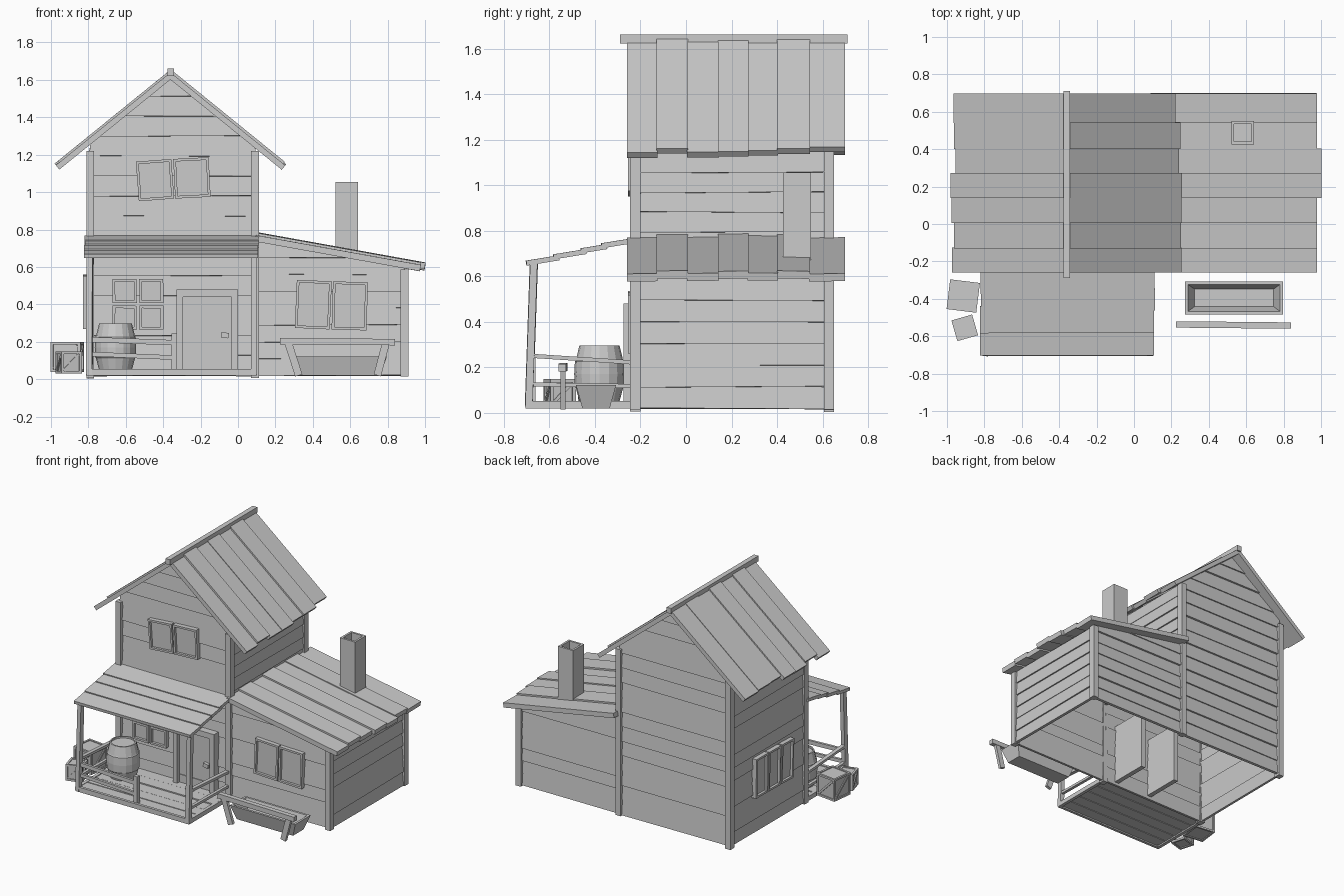
import bpy, bmesh, math, random
from mathutils import Matrix, Vector, Euler

if "Cube" in bpy.data.objects:
    bpy.data.objects.remove(bpy.data.objects["Cube"])

random.seed(4)
R = random.uniform
I4 = Matrix.Identity(4)


def box(bm, c, s, rot=(0, 0, 0), m=I4):
    mat = m @ Matrix.Translation(c) @ Euler(rot).to_matrix().to_4x4() @ Matrix.Diagonal((*s, 1))
    bmesh.ops.create_cube(bm, size=1, matrix=mat)


def span(bm, x0, x1, y0, y1, z0, z1, rot=(0, 0, 0), m=I4):
    box(bm, ((x0 + x1) / 2, (y0 + y1) / 2, (z0 + z1) / 2), (x1 - x0, y1 - y0, z1 - z0), rot, m)


def beam(bm, a, b, w, d):
    a, b = Vector(a), Vector(b)
    m = Matrix.Translation((a + b) / 2) @ (b - a).to_track_quat('Z', 'Y').to_matrix().to_4x4()
    box(bm, (0, 0, 0), (w, d, (b - a).length), m=m)


def finish(name, bm):
    bmesh.ops.recalc_face_normals(bm, faces=bm.faces)
    me = bpy.data.meshes.new(name)
    bm.to_mesh(me)
    bm.free()
    ob = bpy.data.objects.new(name, me)
    bpy.context.collection.objects.link(ob)
    return ob


def facing(x, y, angle):
    return Matrix.Translation((x, y, 0)) @ Matrix.Rotation(math.radians(angle), 4, 'Z')


def wall(name, m, length, z0, z1, step, clips=()):
    """Clapboards in local x/z, outer side at local -y; clips are (point, normal) cuts."""
    bm = bmesh.new()
    n = round((z1 - z0) / step)
    h = (z1 - z0) / n
    for i in range(n):
        box(bm, (length / 2, 0.012 + R(-.003, .003), z0 + (i + .5) * h), (length, .02, h * 1.03),
            (-0.09, R(-.008, .008), 0), m)
    for co, no in clips:
        geom = bm.verts[:] + bm.edges[:] + bm.faces[:]
        bmesh.ops.bisect_plane(bm, geom=geom, plane_co=co, plane_no=no, clear_outer=True)
        bmesh.ops.holes_fill(bm, edges=bm.edges[:], sides=0)
    finish(name, bm)


RX, RZ, SL = -.36, 1.645, .81          # ridge x, ridge height, gable slope
LS = -.18                              # lean-to slope
gable = [((RX, 0, RZ - .04), (s * SL, 0, 1)) for s in (-1, 1)]
lean = [((.1, 0, .735), (-LS, 0, 1))]

# plank walls
wall("tower_front_wall", facing(-.79, -.225, 0), .88, .02, 1.62, .107, gable)
wall("tower_back_wall", facing(.09, .635, 180), .88, .02, 1.62, .107, gable)
wall("tower_left_wall", facing(-.80, .62, -90), .84, .02, 1.23, .09)
wall("tower_right_wall", facing(.10, -.22, 90), .84, .62, 1.23, .09)
wall("lean_to_front_wall", facing(.09, -.225, 0), .8, .02, .74, .09, lean)
wall("lean_to_back_wall", facing(.89, .635, 180), .8, .02, .74, .09, lean)
wall("lean_to_right_wall", facing(.90, -.22, 90), .84, .02, .59, .09)

# corner posts
for tag, x, top in (("left", -.79, 1.22), ("middle", .09, 1.22), ("right", .89, .585)):
    for side, y in (("front", -.223), ("back", .628)):
        bm = bmesh.new()
        span(bm, x - .021, x + .021, y - .023, y + .023, R(.003, .015), top)
        finish(f"{side}_{tag}_post", bm)

# gable roof boards and ridge
edges = [-.26, -.13, .005, .14, .27, .40, .54, .695]
ang = math.atan(SL)
for tag, s in (("left", -1), ("right", 1)):
    bm = bmesh.new()
    for i, (y0, y1) in enumerate(zip(edges, edges[1:])):
        L = (.585 + (.022 if i in (0, 2, 3) else R(-.01, .012))) / math.cos(ang)
        off = (.008 if i % 2 else 0) + R(-.003, .003)
        m = Matrix.Translation((RX, 0, RZ - .018)) @ Matrix.Rotation(s * ang, 4, 'Y')
        span(bm, min(0, s * L), max(0, s * L), y0, y1 + .004, -.018 + off, .012 + off, m=m)
    finish("main_roof_" + tag, bm)
bm = bmesh.new()
span(bm, RX - .018, RX + .018, -.29, .71, 1.622, 1.662)
finish("ridge_beam", bm)

# lean-to roof boards
bm = bmesh.new()
for i, (y0, y1) in enumerate(zip(edges, edges[1:])):
    L = (.90 if i in (3, 4) else .875) / math.cos(math.atan(LS))
    off = (0, .013, .002, .016, .008, .012, 0)[i]
    m = Matrix.Translation((.1, 0, .752 + off)) @ Matrix.Rotation(-math.atan(LS), 4, 'Y')
    tilt = R(-.02, .02)
    span(bm, -.01, L, y0, y1 + .004, -.017, .017, (tilt, 0, 0), m)
finish("lean_to_roof", bm)

# chimney, open at the top
bm = bmesh.new()
for x0, x1, y0, y1 in ((.52, .535, .425, .55), (.627, .642, .425, .55),
                       (.535, .627, .425, .44), (.535, .627, .535, .55)):
    span(bm, x0, x1, y0, y1, .63, 1.055)
span(bm, .53, .63, .43, .54, .63, .95)
finish("chimney", bm)

# porch roof: overlapping boards running along x
bm = bmesh.new()
pe = [-.69, -.57, -.45, -.36, -.235]
for i, (y0, y1) in enumerate(zip(pe, pe[1:])):
    z = .667 + .23 * ((y0 + y1) / 2 + .64)
    box(bm, (-.355 + R(-.004, .004), (y0 + y1) / 2, z), (.93, y1 - y0 + .025, .022), (.16, 0, R(-.003, .003)))
finish("porch_roof", bm)

# porch deck
bm = bmesh.new()
for i in range(5):
    y = -.69 + i * .094
    span(bm, -.80 + R(-.01, .01), .09 + R(-.01, .01), y, y + .088, .03, .05 + R(-.003, .003))
finish("porch_deck", bm)
bm = bmesh.new()
span(bm, -.81, .10, -.705, -.685, .02, .055)
for x in (-.80, .09):
    span(bm, x - .012, x + .012, -.69, -.24, .02, .052)
finish("deck_edge", bm)

# porch posts and railings
for tag, x in (("left", -.795), ("right", .085)):
    bm = bmesh.new()
    beam(bm, (x, -.69, .025), (x + R(-.006, .006), -.668, .665), .032, .032)
    finish(f"porch_{tag}_post", bm)
    bm = bmesh.new()
    beam(bm, (x, -.67, .25), (x, -.24, .222), .028, .018)
    beam(bm, (x, -.67, .125), (x, -.24, .118), .022, .018)
    finish(f"porch_{tag}_railing", bm)
bm = bmesh.new()
span(bm, -.355, -.325, -.69, -.66, .03, .245)
beam(bm, (-.80, -.68, .212), (-.34, -.68, .195), .018, .028)
beam(bm, (-.80, -.68, .135), (-.34, -.68, .115), .018, .024)
finish("porch_front_railing", bm)

# door with deep jambs and handle
bm = bmesh.new()
span(bm, -.33, -.295, -.275, .08, .04, .48)
span(bm, -.035, -.0, -.275, .08, .04, .48)
span(bm, -.295, -.035, -.275, -.20, .44, .48)
finish("door_frame", bm)
bm = bmesh.new()
span(bm, -.295, -.035, -.25, -.225, .05, .44)
span(bm, -.29, -.04, -.256, -.25, .39, .43)
span(bm, -.29, -.04, -.256, -.25, .07, .11)
finish("door", bm)
bm = bmesh.new()
box(bm, (-.07, -.262, .235), (.04, .024, .028), (0, .15, 0))
finish("door_handle", bm)


def window(name, m, z, w, h, tilt, cols, rows=1, gap=.008):
    """Grid of framed panes, outward on local -y."""
    m = m @ Matrix.Translation((0, 0, z)) @ Matrix.Rotation(tilt, 4, 'Y')
    bm = bmesh.new()
    pw, ph, t = w / cols, h / rows, .014
    for i in range(cols):
        for j in range(rows):
            mm = m @ Matrix.Translation(((i + .5) * pw - w / 2, 0, (j + .5) * ph - h / 2)) \
                @ Matrix.Rotation(R(-.015, .015), 4, 'Y')
            a, b = (pw - gap) / 2, (ph - gap) / 2
            span(bm, -a + t, a - t, -.012, .01, -b + t, b - t, m=mm)
            for s in (-1, 1):
                box(bm, (s * (a - t / 2), -.01, 0), (t, .04, 2 * b), m=mm)
                box(bm, (0, -.01, s * (b - t / 2)), (2 * a - 2 * t, .04, t), m=mm)
    finish(name, bm)


window("upper_window", facing(-.345, -.225, 0), 1.07, .395, .22, -.06, 2)
window("porch_window", facing(-.535, -.225, 0), .40, .285, .285, 0, 2, 2, .014)
window("lean_to_window", facing(.50, -.225, 0), .395, .39, .265, .035, 2)
window("side_window", facing(-.80, .165, -90), .415, .44, .29, .02, 3)

# barrel: 16-sided lathe with flush rim and hoops
bm = bmesh.new()
prof = [(.0, .05), (.088, .05), (.104, .11), (.108, .115), (.111, .17), (.108, .225),
        (.104, .23), (.088, .297), (.078, .297), (.078, .285), (.0, .285)]
vs = [bm.verts.new((r, 0, z)) for r, z in prof]
es = [bm.edges.new(p) for p in zip(vs, vs[1:])]
bmesh.ops.spin(bm, geom=vs + es, axis=(0, 0, 1), cent=(0, 0, 0), angle=2 * math.pi, steps=16)
bmesh.ops.remove_doubles(bm, verts=bm.verts, dist=.0005)
finish("barrel", bm).location = (-.655, -.38, 0)


def crate(name, x, y, z, s, h, deg):
    m = Matrix.Translation((x, y, z)) @ Matrix.Rotation(math.radians(deg), 4, 'Z')
    bm = bmesh.new()
    t, a = .014, s / 2
    box(bm, (0, 0, h / 2), (s - .016, s - .016, h - .012), m=m)
    for k in range(4):
        q = m @ Matrix.Rotation(k * math.pi / 2, 4, 'Z')
        box(bm, (a - t / 2, a - t / 2, h / 2), (t, t, h), m=q)
        for zz in (t / 2, h - t / 2):
            box(bm, (0, a - t / 2, zz), (s - 2 * t, t, t), m=q)
        d = math.atan2(h - 2 * t, s - 2 * t)
        box(bm, (0, a - .006, h / 2), (math.hypot(s - 2 * t, h - 2 * t) - .012, .01, t), (0, d, 0), q)
    finish(name, bm)


crate("large_crate", -.913, -.385, .038, .16, .16, -7)
crate("small_crate", -.905, -.555, .03, .115, .118, 16)

# water trough: flared hollow box
bm = bmesh.new()
x, y = .535, -.395
rings = [(.225, .06, .02), (.262, .088, .122), (.246, .072, .122), (.212, .047, .04)]
loops = [[bm.verts.new((x + sx * a, y + sy * b, z)) for sx, sy in ((-1, -1), (1, -1), (1, 1), (-1, 1))]
         for a, b, z in rings]
for lo, hi in zip(loops, loops[1:]):
    for k in range(4):
        bm.faces.new((lo[k], lo[(k + 1) % 4], hi[(k + 1) % 4], hi[k]))
bm.faces.new(loops[0])
bm.faces.new(loops[-1])
finish("water_trough", bm)

# hitching rail in front of the trough
bm = bmesh.new()
beam(bm, (.225, -.537, .203), (.84, -.543, .198), .034, .034)
for xa, xb in ((.27, .325), (.79, .745)):
    beam(bm, (xa, -.54, .19), (xb, -.54, .02), .022, .04)
finish("hitching_rail", bm)
